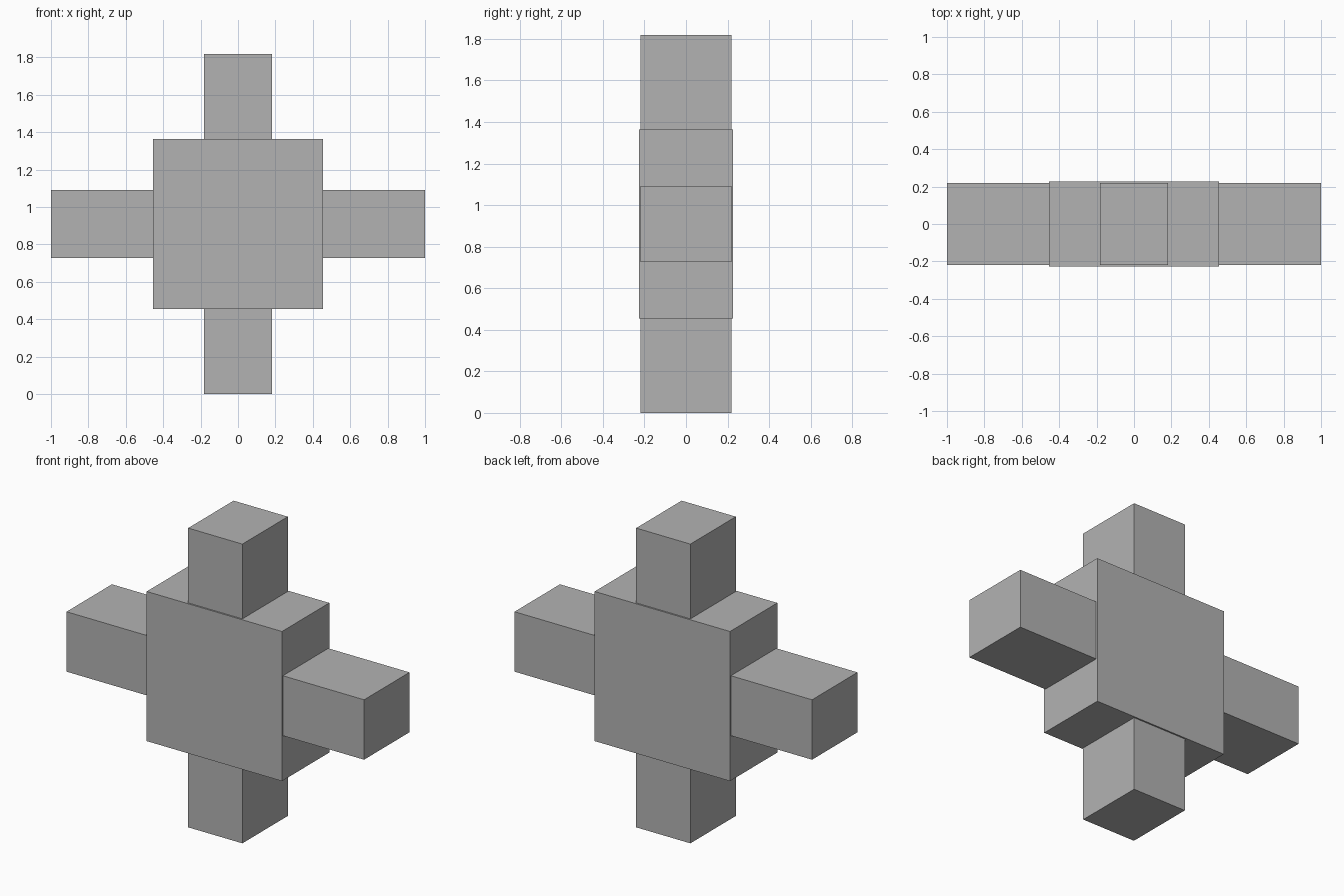
import bpy

if "Cube" in bpy.data.objects:
    bpy.data.objects.remove(bpy.data.objects["Cube"])

grey = bpy.data.materials.new("mid grey")
grey.diffuse_color = (0.45, 0.45, 0.45, 1)
grey.use_nodes = True
grey.node_tree.nodes["Principled BSDF"].inputs["Base Color"].default_value = grey.diffuse_color

MID = 0.909  # height of the centre


def box(name, size):
    """Flat-sided box centred on the middle of the cross."""
    bpy.ops.mesh.primitive_cube_add(size=1, location=(0, 0, MID))
    ob = bpy.context.object
    ob.name = name
    ob.scale = size
    bpy.ops.object.transform_apply(location=False, rotation=False, scale=True)
    ob.data.materials.append(grey)
    return ob


# Square centre block, slightly deeper than the bars
box("centre_block", (0.909, 0.4545, 0.909))
# Bars running through the block, forming the four arms
box("horizontal_bar", (2.0, 0.436, 0.364))
box("vertical_bar", (0.364, 0.436, 1.818))
